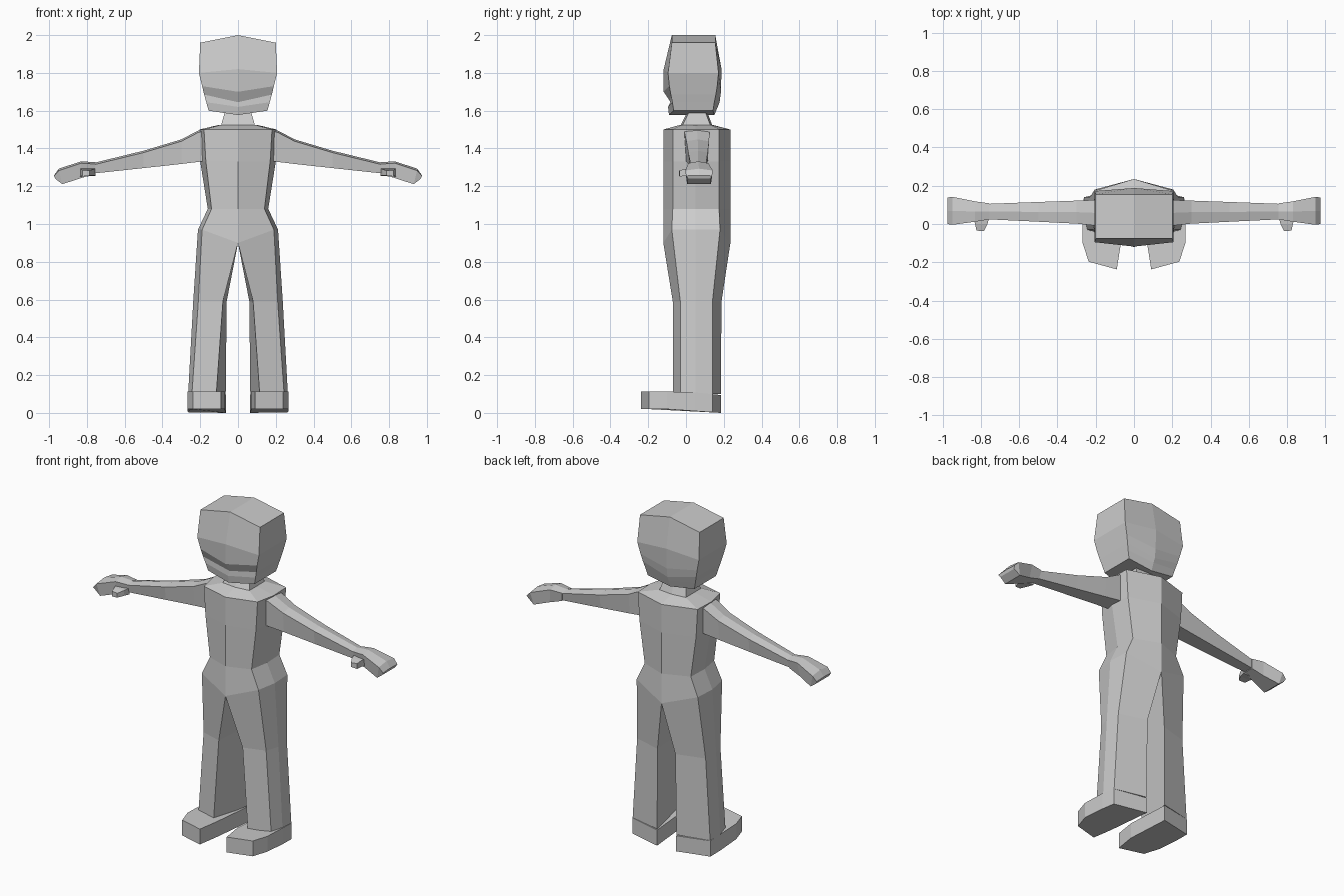
import bpy, bmesh


def mirrored_loft(name, rings, closed_from=0, caps=(True, True)):
    """Loft rings of points into a flat-shaded half, then weld its x-mirror to it.
    Before ring index closed_from the ring stays open along the x=0 plane."""
    bm = bmesh.new()
    for s in (1, -1):
        rows = [[bm.verts.new((s * x, y, z)) for x, y, z in r] for r in rings]
        n = len(rings[0])
        for i in range(len(rows) - 1):
            a, b = rows[i], rows[i + 1]
            for j in range(n if i >= closed_from else n - 1):
                k = (j + 1) % n
                bm.faces.new((a[j], a[k], b[k], b[j]))
        if caps[0]:
            bm.faces.new(rows[0])
        if caps[1]:
            bm.faces.new(rows[-1])
    bmesh.ops.remove_doubles(bm, verts=bm.verts, dist=0.0005)
    bmesh.ops.recalc_face_normals(bm, faces=bm.faces)
    me = bpy.data.meshes.new(name)
    bm.to_mesh(me)
    bm.free()
    ob = bpy.data.objects.new(name, me)
    bpy.context.collection.objects.link(ob)
    return ob


def body_ring(z, zi, xif, xib, xf, xs, xb, yf, yfo, ybo, yb):
    """Front inner, front outer, side, back outer, back inner."""
    return [(xif, yf, zi), (xf, yfo, z), (xs, 0.05, z), (xb, ybo, z), (xib, yb, zi)]


# Torso and trouser legs: one shell that splits at the crotch
mirrored_loft("torso_and_legs", [
    body_ring(1.525, 1.525, 0, 0, 0.09, 0.10, 0.09, -0.03, -0.02, 0.13, 0.14),
    body_ring(1.50, 1.50, 0, 0, 0.18, 0.205, 0.20, -0.12, -0.07, 0.175, 0.235),
    body_ring(1.33, 1.33, 0, 0, 0.17, 0.20, 0.19, -0.12, -0.07, 0.175, 0.235),
    body_ring(1.08, 1.08, 0, 0, 0.14, 0.16, 0.155, -0.12, -0.07, 0.175, 0.235),
    body_ring(0.97, 0.90, 0, 0, 0.19, 0.212, 0.205, -0.12, -0.075, 0.18, 0.235),
    body_ring(0.59, 0.59, 0.08, 0.06, 0.21, 0.237, 0.23, -0.07, -0.03, 0.14, 0.188),
    body_ring(0.10, 0.10, 0.115, 0.065, 0.244, 0.264, 0.26, -0.07, -0.03, 0.14, 0.184),
], closed_from=4)

# Shoes: outline extruded, sole rising slightly to the toe
sole = [(0.09, -0.237), (0.237, -0.197), (0.268, -0.10), (0.268, 0.05),
        (0.262, 0.14), (0.064, 0.186), (0.07, -0.11)]
mirrored_loft("shoes", [
    [(x, y, 0.113 - max(0, y) * 0.1) for x, y in sole],
    [(x, y, min(0.02, max(0, 0.02 - (y + 0.1) * 0.07))) for x, y in sole]])

# Neck
mirrored_loft("neck", [
    [(0, -0.03, 1.52), (0.09, -0.02, 1.52), (0.09, 0.13, 1.52), (0, 0.14, 1.52)],
    [(0, 0.01, 1.60), (0.068, 0.02, 1.60), (0.068, 0.10, 1.60), (0, 0.11, 1.60)]],
    closed_from=9)

# Head: centre z, corner z, half width, front centre, front corner, back corner, back centre
head = [
    (2.00, 1.96, 0.200, -0.075, -0.075, 0.155, 0.155),
    (1.82, 1.80, 0.207, -0.118, -0.095, 0.172, 0.188),
    (1.70, 1.73, 0.190, -0.118, -0.088, 0.165, 0.185),
    (1.645, 1.685, 0.179, -0.082, -0.080, 0.158, 0.178),
    (1.62, 1.645, 0.168, -0.095, -0.072, 0.150, 0.168),
    (1.577, 1.60, 0.156, -0.09, -0.065, 0.143, 0.15),
]
mirrored_loft("head", [
    [(0, fc, zc), (w, f, zs), (w, b, zs), (0, bc, zc)]
    for zc, zs, w, fc, f, b, bc in head], closed_from=9)


def arm_ring(xt, xb, zt, zb, y0, y1, rise=0.01):
    """Low ridge on top, then front and back edges."""
    return [(xt, (y0 + y1) / 2, zt), (xt, y0, zt - rise), (xb, y0 + 0.01, zb),
            (xb, y1 - 0.01, zb), (xt, y1, zt - rise)]


# Arms with sleeves tapering to the wrist
mirrored_loft("arms", [
    arm_ring(0.17, 0.17, 1.505, 1.335, -0.01, 0.125),
    arm_ring(0.21, 0.20, 1.495, 1.33, -0.008, 0.125),
    arm_ring(0.30, 0.30, 1.448, 1.318, 0.002, 0.122),
    arm_ring(0.50, 0.50, 1.388, 1.296, 0.012, 0.115),
    arm_ring(0.77, 0.77, 1.322, 1.267, 0.025, 0.105)])

# Mitten hands
mirrored_loft("hands", [
    arm_ring(0.755, 0.765, 1.327, 1.264, 0.024, 0.108),
    arm_ring(0.83, 0.84, 1.332, 1.24, 0.012, 0.118),
    arm_ring(0.948, 0.93, 1.293, 1.211, -0.004, 0.142),
    arm_ring(0.974, 0.968, 1.258, 1.240, 0.0, 0.138, 0.003)])

# Thumbs
mirrored_loft("thumbs", [
    [(0.755, 0.04, 1.255), (0.84, 0.04, 1.25), (0.84, 0.04, 1.295), (0.755, 0.04, 1.295)],
    [(0.765, 0.0, 1.258), (0.83, 0.0, 1.254), (0.83, 0.0, 1.292), (0.765, 0.0, 1.29)],
    [(0.785, -0.038, 1.256), (0.823, -0.034, 1.252), (0.823, -0.034, 1.284), (0.785, -0.038, 1.282)]])
